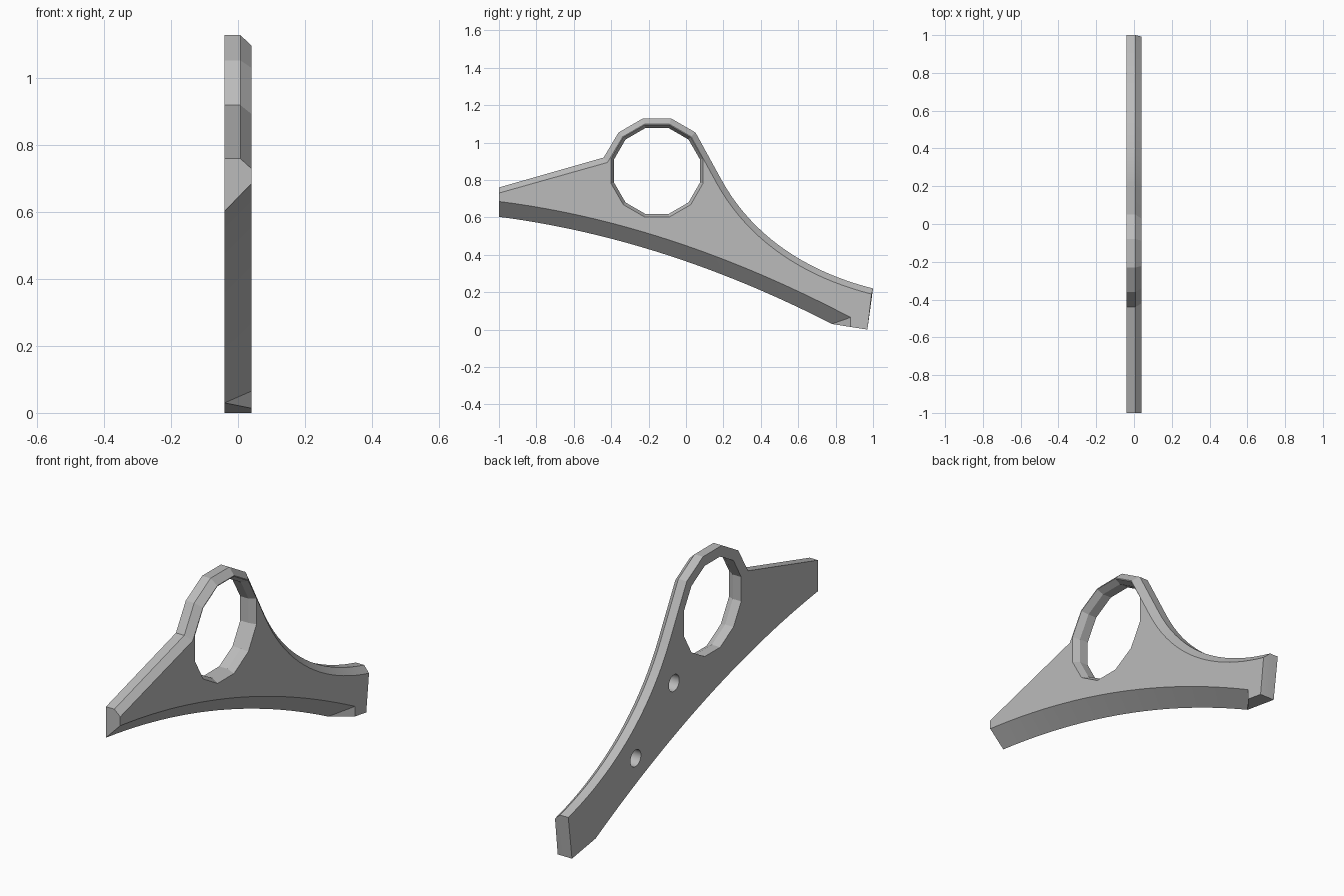
import bpy, bmesh, math
from mathutils import Vector

if "Cube" in bpy.data.objects:
    bpy.data.objects.remove(bpy.data.objects["Cube"])

HALF = 0.04          # half thickness
STEP = 0.007         # depth where the upper chamfer begins
INSET = 0.031        # width of the upper chamfer
RING = Vector((-0.155, 0.848))

grey = bpy.data.materials.new("plain grey")
grey.use_nodes = True
colour = (0.5, 0.5, 0.5, 1)
grey.diffuse_color = colour
grey.node_tree.nodes["Principled BSDF"].inputs["Base Color"].default_value = colour


def bezier(points, count):
    """Sample a Bezier curve of any degree."""
    result = []
    for i in range(count + 1):
        row = [Vector(p) for p in points]
        while len(row) > 1:
            row = [a.lerp(b, i / count) for a, b in zip(row, row[1:])]
        result.append(row[0])
    return result


def polygon(centre, radius, sides):
    return [centre + radius * Vector((math.cos(a), math.sin(a)))
            for a in (math.tau * (k + 0.5) / sides for k in range(sides))]


def inset(path, distance):
    """Shift an open path to its right with mitred corners."""
    result = []
    for i, p in enumerate(path):
        dirs = [(b - a).normalized() for a, b in zip(path, path[1:])][max(i - 1, 0):i + 1]
        normals = [Vector((d.y, -d.x)) for d in dirs]
        mitre = sum(normals, Vector((0, 0))).normalized()
        result.append(p + mitre * distance / mitre.dot(normals[0]))
    return result


def loft(name, levels):
    """Join matching outlines placed at several x depths into a solid."""
    bm = bmesh.new()
    rings = [[bm.verts.new((x, p.x, p.y)) for p in outline] for x, outline in levels]
    for low, high in zip(rings, rings[1:]):
        for i in range(len(low)):
            j = (i + 1) % len(low)
            bm.faces.new((low[i], low[j], high[j], high[i]))
    bm.faces.new(rings[0])
    bm.faces.new(rings[-1])
    bmesh.ops.remove_doubles(bm, verts=bm.verts, dist=1e-5)
    bmesh.ops.recalc_face_normals(bm, faces=bm.faces)
    mesh = bpy.data.meshes.new(name)
    bm.to_mesh(mesh)
    bm.free()
    mesh.materials.append(grey)
    obj = bpy.data.objects.new(name, mesh)
    bpy.context.collection.objects.link(obj)
    return obj


# Upper edge: straight arm, faceted ring, sweeping tail
facets = sorted(polygon(RING, 0.291, 12), key=lambda p: p.x)
crown = [p for p in facets if p.y > 1.04]
sweep = bezier([(0.19, 0.80), (0.36, 0.49), (0.66, 0.305), (1, 0.22)], 20)
top = [Vector((-1, 0.76)), Vector((-0.44, 0.92))] + crown + sweep
top_inset = inset(top, INSET)
top_inset[0] = Vector((-1, 0.73))

# Lower edge: slanted arch with a stop near the tail
heel = Vector((0.97, 0))
low_back = bezier([(0.78, 0.03), (-0.11, 0.487), (-1, 0.603)], 24)
low_front = bezier([(0.88, 0.065), (-0.08, 0.57), (-1, 0.685)], 24)
back = [heel, low_back[0]] + low_back
front = [heel, Vector((0.88, 0.014))] + low_front
mid = [a.lerp(b, (STEP + HALF) / (2 * HALF)) for a, b in zip(back, front)]

bracket = loft("bracket", [(-HALF, top + back), (STEP, top + mid), (HALF, top_inset + front)])

# Ring opening with a flared rim, and two blind peg holes
cutters = [loft("ring_cutter", [(-0.1, polygon(RING, 0.238, 12)),
                                (STEP, polygon(RING, 0.238, 12)),
                                (0.05, polygon(RING, 0.260, 12))])]
for spot in ((0.153, 0.578), (0.46, 0.314)):
    circle = polygon(Vector(spot), 0.042, 32)
    cutters.append(loft("peg_cutter", [(-0.1, circle), (0.015, circle)]))

bpy.ops.object.select_all(action='DESELECT')
bpy.context.view_layer.objects.active = bracket
bracket.select_set(True)
for cutter in cutters:
    cutter.hide_render = True
    mod = bracket.modifiers.new("cut", 'BOOLEAN')
    mod.operation = 'DIFFERENCE'
    mod.solver = 'EXACT'
    mod.object = cutter
    bpy.ops.object.modifier_apply(modifier=mod.name)
    bpy.data.objects.remove(cutter)

bpy.ops.object.shade_smooth_by_angle(angle=math.radians(20))
